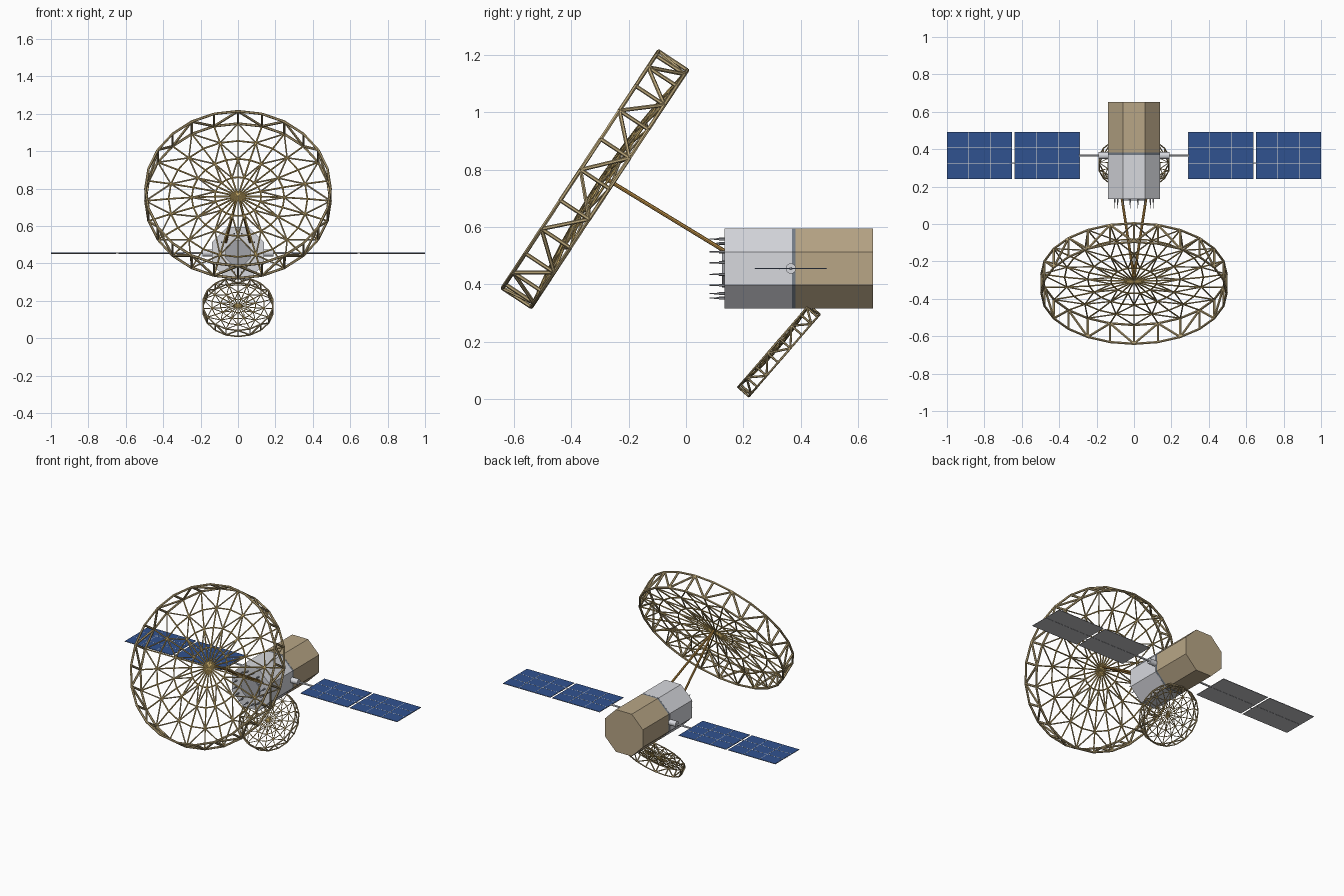
import bpy, bmesh, math
from mathutils import Vector, Matrix

if "Cube" in bpy.data.objects:
    bpy.data.objects.remove(bpy.data.objects["Cube"])


def material(name, r, g, b):
    m = bpy.data.materials.new(name)
    m.use_nodes = True
    m.diffuse_color = (r, g, b, 1)
    m.node_tree.nodes["Principled BSDF"].inputs["Base Color"].default_value = (r, g, b, 1)
    return m


SILVER = material("silver panel", 0.68, 0.69, 0.73)
FOIL = material("tan foil", 0.48, 0.38, 0.24)
SEAM = material("slate seam", 0.18, 0.21, 0.25)
STEEL = material("steel", 0.36, 0.37, 0.40)
TRUSS = material("brass truss", 0.52, 0.40, 0.20)
NET = material("gold net", 0.60, 0.42, 0.14)
BOOM = material("copper boom", 0.50, 0.27, 0.06)
CELL = material("solar blue", 0.03, 0.085, 0.28)
LINE = material("cell line", 0.85, 0.82, 0.74)
BACKING = material("panel backing", 0.55, 0.55, 0.57)


def finish(name, bm, mat):
    bmesh.ops.recalc_face_normals(bm, faces=bm.faces)
    mesh = bpy.data.meshes.new(name)
    bm.to_mesh(mesh)
    bm.free()
    mesh.materials.append(mat)
    obj = bpy.data.objects.new(name, mesh)
    bpy.context.collection.objects.link(obj)


def add_bar(bm, a, b, r1, r2=None, sides=6, spin=0):
    a, b = Vector(a), Vector(b)
    turn = (b - a).to_track_quat("Z", "Y").to_matrix().to_4x4()
    place = Matrix.Translation((a + b) / 2) @ turn @ Matrix.Rotation(spin, 4, "Z")
    bmesh.ops.create_cone(bm, cap_ends=True, segments=sides, radius1=r1,
                          radius2=r1 if r2 is None else r2,
                          depth=(b - a).length, matrix=place)


def bars(name, segments, radius, mat, sides=6, spin=0):
    bm = bmesh.new()
    for a, b in segments:
        add_bar(bm, a, b, radius, sides=sides, spin=spin)
    finish(name, bm, mat)


def box(name, x, y, z, mat):
    bm = bmesh.new()
    bmesh.ops.create_cube(bm, size=1)
    for v in bm.verts:
        v.co = [lo + (c + 0.5) * (hi - lo) for c, (lo, hi) in zip(v.co, (x, y, z))]
    finish(name, bm, mat)


def reflector(name, centre, normal, radius, depth, sink, thick, count):
    """Drum-shaped truss rim holding a shallow bowl of netting."""
    centre, n = Vector(centre), Vector(normal).normalized()
    u = Vector((1, 0, 0))
    v = n.cross(u)
    half = math.pi / count

    def point(step, r, drop):
        t = math.pi / 2 + step * 2 * half
        return centre + r * (u * math.cos(t) + v * math.sin(t)) - n * drop

    def net(step, f):
        return point(step, radius * f, sink * (1 - f * f))

    rim, ribs, braces = [], [], []
    levels = (0.25, 0.5, 0.75, 1)
    for i in range(count):
        near, far = point(i, radius, 0), point(i, radius, depth)
        near2, far2 = point(i + 1, radius, 0), point(i + 1, radius, depth)
        rim += [(near, near2), (far, far2), (near, far)]
        rim.append((near, far2) if i % 2 else (far, near2))
        ribs.append((net(0, 0), net(i, levels[0])))
        for k, f in enumerate(levels[:-1]):
            g = levels[k + 1]
            ribs += [(net(i, f), net(i + 1, f)), (net(i, f), net(i, g))]
            braces.append((net(i, f), net(i + 1, g)) if (i + k) % 2
                          else (net(i + 1, f), net(i, g)))
    bars(name + "_rim", rim, thick, TRUSS)
    bars(name + "_ribs", ribs, thick * 0.65, NET)
    bars(name + "_braces", braces, thick * 0.6, TRUSS)


# Octagonal bus with its seam and foil section
MID = 0.455
OCT = 0.14 / math.cos(math.pi / 8)


def octagon(name, y0, y1, r, mat):
    bars(name, [((0, y0, MID), (0, y1, MID))], r, mat, 8, math.pi / 8)


octagon("front_bus", 0.135, 0.37, OCT, SILVER)
octagon("bus_seam", 0.37, 0.382, OCT * 0.995, SEAM)
octagon("foil_bus", 0.382, 0.652, OCT, FOIL)
octagon("front_plate", 0.125, 0.135, 0.072, STEEL)

# Ring of small feed spikes on the front
bm = bmesh.new()
for i in range(16):
    t = (i + 0.5) * math.pi / 8
    x, z = 0.105 * math.cos(t), MID + 0.105 * math.sin(t)
    add_bar(bm, (x, 0.135, z), (x, 0.115, z), 0.005)
    add_bar(bm, (x, 0.115, z), (x, 0.082, z), 0.003, 0.002)
finish("feed_spikes", bm, STEEL)

# Reflectors
reflector("large_reflector", (0, -0.268, 0.734), (0, 0.835, -0.55), 0.495, 0.12, 0.045, 0.007, 24)
reflector("small_reflector", (0, 0.306, 0.184), (0, -0.756, 0.654), 0.189, 0.049, 0.018, 0.004, 18)

# Booms holding the large reflector
bars("reflector_booms", [((s * 0.065, 0.14, 0.513), (0, -0.29, 0.775)) for s in (-1, 1)],
     0.007, BOOM, 8)

# Short bracket holding the small reflector
bars("small_bracket", [((s * 0.03, 0.43, 0.32), (s * 0.03, 0.425, 0.31)) for s in (-1, 1)],
     0.006, TRUSS)

# Solar wings
Y0, Y1, YC = 0.24, 0.492, 0.366
for side, s in (("left", 1), ("right", -1)):
    bars(side + "_gimbal", [((s * 0.13, YC, MID), (s * 0.19, YC, MID))], 0.018, SILVER, 16)
    bars(side + "_wing_mast", [((s * 0.19, YC, MID), (s * 0.295, YC, MID))], 0.006, SILVER, 8)
    bars(side + "_hinge", [((s * 0.63, 0.325, MID), (s * 0.665, 0.325, MID))], 0.003, SILVER)
    for part, a in (("inner", 0.29), ("outer", 0.652)):
        b = a + 0.348
        name = side + "_" + part
        xs = sorted((s * a, s * b))
        box(name + "_panel", xs, (Y0, Y1), (MID - 0.002, MID + 0.001), BACKING)
        box(name + "_cells", (xs[0] + 0.001, xs[1] - 0.001), (Y0 + 0.001, Y1 - 0.001),
            (MID + 0.001, MID + 0.002), CELL)
        bars(name + "_spar", [((s * a, YC, MID - 0.002), (s * b, YC, MID - 0.002))],
             0.0025, STEEL)
        top = (MID + 0.002, MID + 0.0025)
        for k in (1, 2):
            y = Y0 + (Y1 - Y0) * k / 3
            x = xs[0] + (xs[1] - xs[0]) * k / 3
            box(name + "_row_line", xs, (y - 0.0012, y + 0.0012), top, LINE)
            box(name + "_column_line", (x - 0.0012, x + 0.0012), (Y0, Y1), top, LINE)
